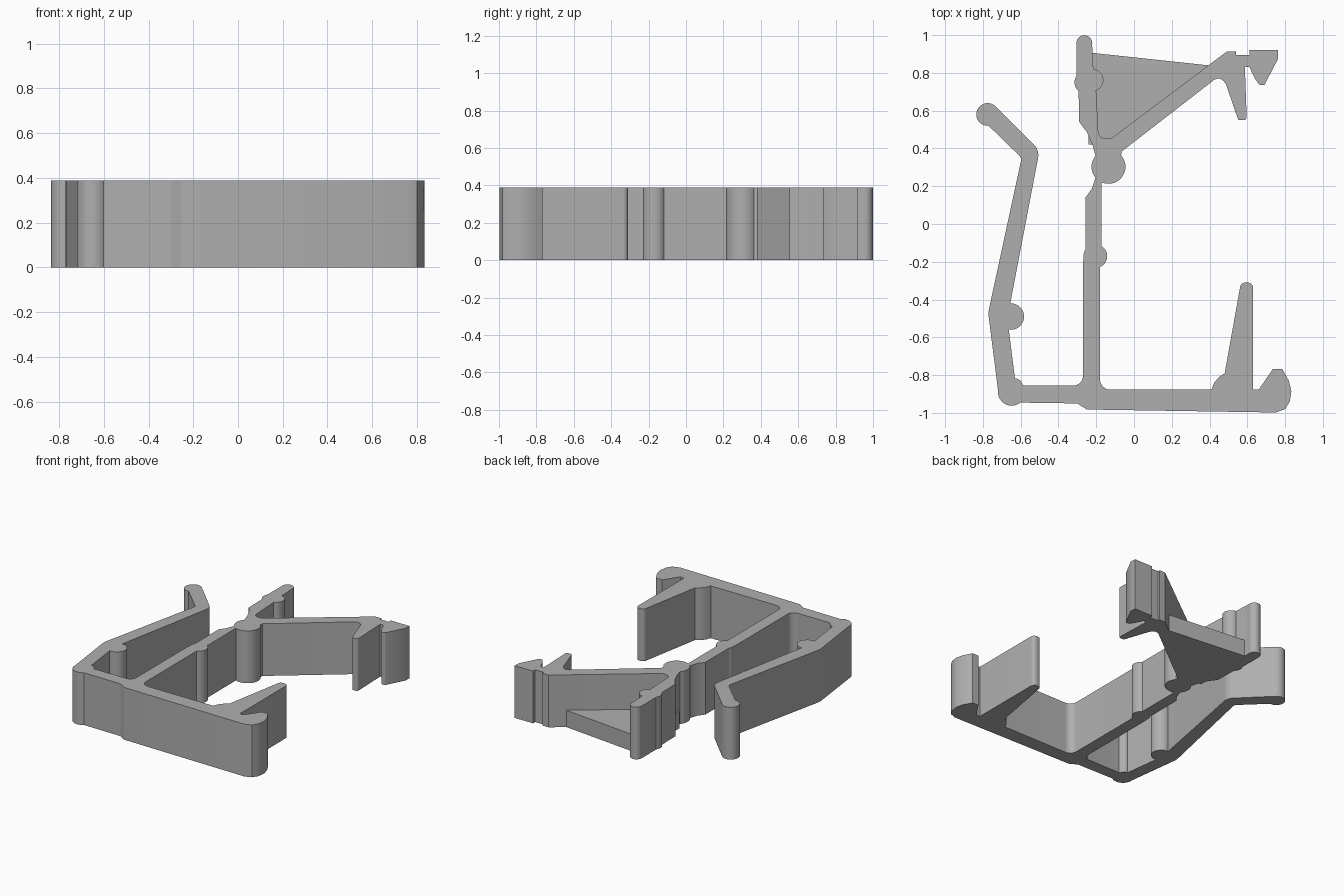
import bpy
import math
from mathutils import Vector
from mathutils.geometry import delaunay_2d_cdt

HEIGHT = 0.388
WEB_HEIGHT = 0.125

if "Cube" in bpy.data.objects:
    bpy.data.objects.remove(bpy.data.objects["Cube"])

grey = bpy.data.materials.new("moulded_grey")
grey.use_nodes = True
grey.diffuse_color = (0.43, 0.43, 0.43, 1)
grey.node_tree.nodes["Principled BSDF"].inputs["Base Color"].default_value = grey.diffuse_color


def disc(x, y, r, steps=36):
    turn = math.tau / steps
    return [Vector((x + r * math.cos(i * turn), y + r * math.sin(i * turn)))
            for i in range(steps)]


def outline(points, steps=8):
    """Closed outline; a third value in a point is its corner radius."""
    result = []
    for i, point in enumerate(points):
        corner = Vector(point[:2])
        if len(point) == 2:
            result.append(corner)
            continue
        a = (Vector(points[i - 1][:2]) - corner).normalized()
        b = (Vector(points[(i + 1) % len(points)][:2]) - corner).normalized()
        half = a.angle(b) / 2
        centre = corner + (a + b).normalized() * point[2] / math.sin(half)
        reach = point[2] / math.tan(half)
        start, end = corner + a * reach - centre, corner + b * reach - centre
        sweep = math.pi - 2 * half
        for k in range(steps + 1):
            t = k / steps
            result.append(centre + (start * math.sin((1 - t) * sweep)
                                    + end * math.sin(t * sweep)) / math.sin(sweep))
    return result


def fillet(x, y, sx, sy, r, steps=8):
    """Concave quarter filler in the corner at x, y."""
    arc = [Vector((x + sx * r * (1 - math.cos(k / steps * math.pi / 2)),
                   y + sy * r * (1 - math.sin(k / steps * math.pi / 2))))
           for k in range(steps + 1)]
    back = 0.02
    return [Vector((x - sx * back, y - sy * back)),
            Vector((x - sx * back, y + sy * r))] + arc + \
           [Vector((x + sx * r, y - sy * back))]


def counter_clockwise(loop):
    area = sum(p.cross(q) for p, q in zip(loop, loop[1:] + loop[:1]))
    return loop if area > 0 else loop[::-1]


def extrude(name, points, tris, height):
    """Solid prism from a flat set of triangles."""
    used = sorted({i for t in tris for i in t})
    index = {old: new for new, old in enumerate(used)}
    tris = [tuple(index[i] for i in t) for t in tris]
    n = len(used)
    verts = [(*points[i], z) for z in (0, height) for i in used]
    directed = {(t[k - 1], t[k]) for t in tris for k in range(len(t))}
    faces = [t[::-1] for t in tris] + [tuple(i + n for i in t) for t in tris]
    faces += [(a, b, b + n, a + n) for a, b in directed if (b, a) not in directed]
    mesh = bpy.data.meshes.new(name)
    mesh.from_pydata(verts, [], faces)
    mesh.validate()
    mesh.materials.append(grey)
    obj = bpy.data.objects.new(name, mesh)
    bpy.context.collection.objects.link(obj)
    bpy.ops.object.select_all(action="DESELECT")
    obj.select_set(True)
    bpy.context.view_layer.objects.active = obj
    bpy.ops.object.shade_smooth_by_angle(angle=math.radians(30))


# Base bar with the curled hook at its right end
base_bar = outline([
    (-0.64, -0.855), (-0.26, -0.855), (-0.19, -0.877), (0.66, -0.877),
    (0.735, -0.768), (0.785, -0.768), (0.82, -0.83), (0.833, -0.885),
    (0.825, -0.94), (0.80, -0.98), (0.75, -0.998), (-0.25, -0.982),
    (-0.30, -0.95), (-0.64, -0.945)])

# Upright spike with a rounded tip and a swollen foot
spike = outline([
    (0.63, -0.92), (0.63, -0.31, 0.027), (0.566, -0.31, 0.027), (0.48, -0.79),
    (0.45, -0.81), (0.425, -0.84), (0.41, -0.877), (0.41, -0.92)])

# Central post with a scooped neck
post = outline([
    (-0.27, -0.93), (-0.18, -0.93), (-0.18, -0.2), (-0.172, -0.15),
    (-0.172, 0.3), (-0.15, 0.4), (-0.188, 0.47), (-0.2, 0.7),
    (-0.215, 0.82), (-0.222, 0.955), (-0.305, 0.955), (-0.305, 0.79),
    (-0.293, 0.685), (-0.29, 0.54), (-0.25, 0.487), (-0.22, 0.42),
    (-0.203, 0.36), (-0.198, 0.3), (-0.205, 0.24), (-0.223, 0.187),
    (-0.257, 0.14), (-0.257, -0.15), (-0.27, -0.2)])

# Bent spring arm on the left
spring_arm = outline([
    (-0.72, -0.88), (-0.772, -0.47, 0.15), (-0.595, 0.35, 0.03),
    (-0.79, 0.54), (-0.73, 0.62), (-0.5, 0.39, 0.08),
    (-0.655, -0.42), (-0.663, -0.557), (-0.625, -0.86)])

# Diagonal arm with the two-toothed latch
latch_arm = outline([
    (-0.2, 0.6), (-0.185, 0.452, 0.035), (-0.122, 0.452, 0.03), (0.49, 0.912),
    (0.54, 0.912), (0.54, 0.895), (0.612, 0.895), (0.612, 0.92),
    (0.763, 0.92), (0.763, 0.875), (0.69, 0.735, 0.01), (0.665, 0.735, 0.01),
    (0.64, 0.77), (0.612, 0.83), (0.587, 0.83), (0.597, 0.55, 0.015),
    (0.552, 0.55, 0.01), (0.48, 0.76, 0.06), (0.44, 0.775, 0.04),
    (-0.066, 0.383), (-0.075, 0.3), (-0.195, 0.3)])

# Round beads along the walls and at the tips
beads = [disc(*b) for b in (
    (-0.775, 0.58, 0.06), (-0.652, -0.49, 0.07), (-0.648, -0.89, 0.072),
    (-0.63, -0.858, 0.04), (-0.205, -0.17, 0.063), (-0.135, 0.303, 0.09),
    (-0.255, 0.75, 0.06), (-0.222, 0.762, 0.06), (-0.263, 0.957, 0.042))]

# Inner corner fillets at the foot of the post
corners = [fillet(-0.18, -0.877, 1, 1, 0.055), fillet(-0.27, -0.855, -1, 1, 0.05)]

# Low web in the corner between post and latch arm
web = outline([(-0.24, 0.908), (0.395, 0.84), (-0.1, 0.42), (-0.24, 0.42)])

# Merge the overlapping outlines into one plan, then raise body and web
loops = [counter_clockwise(p) for p in
         [web, base_bar, spike, post, spring_arm, latch_arm] + beads + corners]
plan_points, plan_faces = [], []
for loop in loops:
    first = len(plan_points)
    plan_points += loop
    plan_faces.append(list(range(first, len(plan_points))))
points, _, tris, _, _, owners = delaunay_2d_cdt(plan_points, [], plan_faces, 1, 1e-5)

extrude("clip_body", points, [t for t, o in zip(tris, owners) if any(o)], HEIGHT)
extrude("corner_web", points, [t for t, o in zip(tris, owners) if list(o) == [0]], WEB_HEIGHT)
